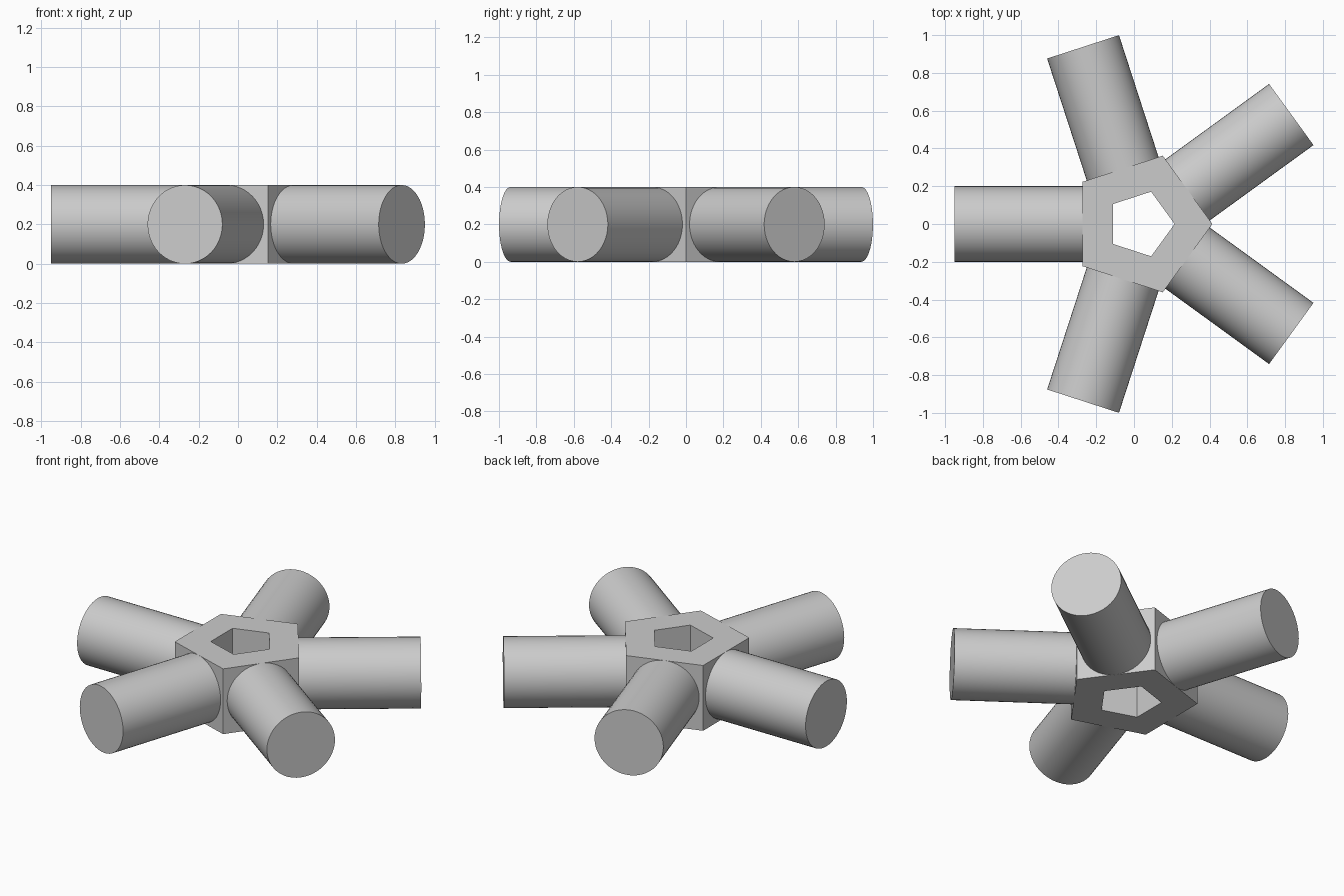
import bpy, bmesh
from math import cos, sin, pi, radians
from mathutils import Matrix

if "Cube" in bpy.data.objects:
    bpy.data.objects.remove(bpy.data.objects["Cube"], do_unlink=True)

CENTRE_X = 0.035     # hub axis
HEIGHT = 0.4
HUB_R, HOLE_R = 0.38, 0.18
ARM_R, ARM_END = 0.2, 0.986
SIDES = 5

grey = bpy.data.materials.new("plain grey")
grey.use_nodes = True
grey.diffuse_color = (0.6, 0.6, 0.6, 1)
grey.node_tree.nodes["Principled BSDF"].inputs["Base Color"].default_value = (0.6, 0.6, 0.6, 1)


def make_object(name, bm):
    bmesh.ops.recalc_face_normals(bm, faces=bm.faces)
    mesh = bpy.data.meshes.new(name)
    bm.to_mesh(mesh)
    bm.free()
    mesh.materials.append(grey)
    obj = bpy.data.objects.new(name, mesh)
    bpy.context.collection.objects.link(obj)
    return obj


# Pentagonal hub with a pentagonal through-hole, one corner towards +x
bm = bmesh.new()
rings = []
for radius, z in ((HUB_R, 0), (HUB_R, HEIGHT), (HOLE_R, HEIGHT), (HOLE_R, 0)):
    rings.append([bm.verts.new((CENTRE_X + radius * cos(2 * pi * i / SIDES),
                                radius * sin(2 * pi * i / SIDES), z))
                  for i in range(SIDES)])
for k, ring in enumerate(rings):
    following = rings[(k + 1) % len(rings)]
    for i in range(SIDES):
        j = (i + 1) % SIDES
        bm.faces.new((ring[i], ring[j], following[j], following[i]))
make_object("hub", bm)

# Round arms, one standing out from the middle of each hub side
start = HUB_R * cos(pi / SIDES) - 0.01
length = ARM_END - start
for i in range(SIDES):
    bm = bmesh.new()
    place = (Matrix.Translation((CENTRE_X, 0, HEIGHT / 2))
             @ Matrix.Rotation(2 * pi * (i + 0.5) / SIDES, 4, 'Z')
             @ Matrix.Translation((start + length / 2, 0, 0))
             @ Matrix.Rotation(pi / 2, 4, 'Y'))
    bmesh.ops.create_cone(bm, cap_ends=True, segments=48, radius1=ARM_R,
                          radius2=ARM_R, depth=length, matrix=place)
    arm = make_object(f"arm_{i + 1}", bm)
    bpy.ops.object.select_all(action='DESELECT')
    arm.select_set(True)
    bpy.context.view_layer.objects.active = arm
    bpy.ops.object.shade_smooth_by_angle(angle=radians(30))
